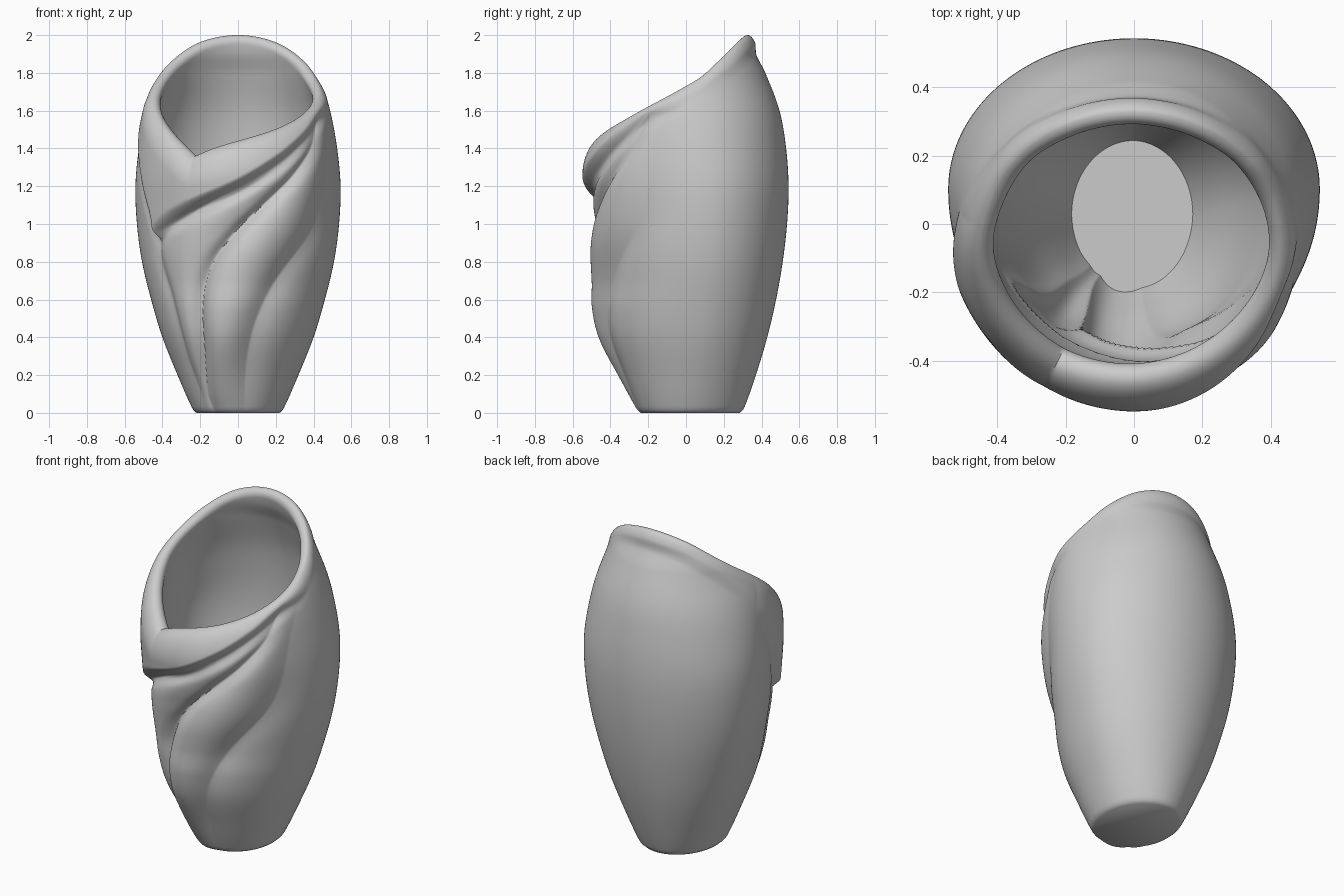
import bpy, bmesh
from math import sin, cos, pi, sqrt, exp, radians, degrees

if "Cube" in bpy.data.objects:
    bpy.data.objects.remove(bpy.data.objects["Cube"])


def curve(points):
    """Smooth interpolation through (position, value) points, clamped at both ends."""
    n = len(points)
    px = [p[0] for p in points]
    py = [p[1] for p in points]

    def slope(i):
        a, b = max(i - 1, 0), min(i + 1, n - 1)
        return (py[b] - py[a]) / (px[b] - px[a])
    m = [slope(i) for i in range(n)]

    def f(x):
        x = min(max(x, px[0]), px[-1])
        i = 0
        while i < n - 2 and x > px[i + 1]:
            i += 1
        h = px[i + 1] - px[i]
        t = (x - px[i]) / h
        return ((2*t**3 - 3*t**2 + 1) * py[i] + (t**3 - 2*t**2 + t) * h * m[i]
                + (3*t**2 - 2*t**3) * py[i + 1] + (t**3 - t**2) * h * m[i + 1])
    return f


# Body profiles by height: half width, back depth, front depth, and y of the widest line
side_r = curve([(0, .22), (.02, .24), (.2, .32), (.4, .40), (.6, .46), (.8, .508), (1, .535),
                (1.2, .543), (1.4, .525), (1.6, .488), (1.8, .43), (2, .40)])
back_r = curve([(0, .285), (.02, .305), (.2, .37), (.4, .43), (.6, .477), (.8, .512), (1, .535),
                (1.2, .543), (1.4, .53), (1.6, .495), (1.8, .42), (1.9, .37), (2, .345)])
front_r = curve([(0, .235), (.02, .255), (.2, .335), (.4, .415), (.55, .44), (.7, .435),
                 (.9, .447), (1.1, .463), (1.25, .48), (1.4, .475), (1.6, .45), (2, .36)])
mid_y = curve([(0, .02), (.3, .055), (.8, .095), (1.2, .10), (1.5, .05), (1.7, 0), (2, 0)])

# Rim height and collar lower edge by angle (90 = back), each with a sharp V at its ends
NOTCH, TIP = -116, -142
rim_z = curve([(-116, 1.36), (-105, 1.40), (-90, 1.44), (-70, 1.49), (-50, 1.55), (-30, 1.62),
               (-5, 1.71), (10, 1.77), (30, 1.865), (60, 1.965), (90, 2.0), (120, 1.965),
               (150, 1.86), (170, 1.77), (180, 1.72), (200, 1.62), (220, 1.51), (235, 1.42),
               (244, 1.36)])
collar_z = curve([(-142, .92), (-124, 1.03), (-90, 1.18), (-68, 1.31), (-48, 1.44), (-30, 1.55),
                  (0, 1.65), (30, 1.77), (60, 1.87), (90, 1.9), (120, 1.86), (150, 1.73),
                  (180, 1.50), (200, 1.26), (218, .92)])

# Drapery creases on the front: x by height
crease_left = curve([(0, -.18), (.1, -.2), (.3, -.27), (.6, -.35), (.93, -.42), (1.03, -.3),
                     (1.2, 0), (1.32, .2), (1.45, .35), (1.58, .43)])
crease_mid = curve([(0, -.12), (.1, -.16), (.3, -.18), (.6, -.19), (.8, -.13), (.97, .0),
                    (1.12, .16), (1.25, .29), (1.4, .39), (1.58, .44)])
crease_right = curve([(0, .03), (.3, .05), (.5, .10), (.7, .20), (.95, .38), (1.1, .44),
                      (1.25, .465), (1.58, .48)])


def wrap(deg, start):
    return start + (deg - start) % 360


def smooth(t):
    t = min(max(t, 0), 1)
    return t * t * (3 - 2 * t)


def fold(x, lo, hi, height, peak):
    """Rounded ridge between two creases, lower where they run together."""
    w = hi - lo
    if w <= .005 or not lo < x < hi:
        return 0
    h = height * (1 - exp(-.4 * w / height))
    return h * max(0, sin(pi * ((x - lo) / w) ** peak))


def folds(th, x, z):
    """Offset of the drapery ridges and creases on the front."""
    front = max(0, -sin(th))
    l, m, r = crease_left(z), crease_mid(z), crease_right(z)
    out = fold(x, l, m, .038, 1.0) + fold(x, m, r, .075, .8)
    out -= .02 * exp(-((x - m) / .04) ** 2) + .01 * exp(-((x - l) / .025) ** 2)
    out -= .01 * exp(-((x - r) / .08) ** 2)
    return out * smooth(.3 + z / .6) * smooth(front * 2) * (1 - .6 * smooth((z - .8) / .7))


def collar_height(th):
    return .013 * (1 - .8 * max(0, cos(th))) + .055 * max(0, -sin(th))


def relief(th, x, z):
    """Outward offset from the rolled collar above and the folds below its edge."""
    deg = wrap(degrees(th), TIP)
    front = max(0, -sin(th))
    g = collar_z(deg)
    k = (collar_z(deg + 2) - collar_z(deg - 2)) / radians(4) / .5
    d = (z - g) / sqrt(1 + k * k)
    s = smooth((d + .015) / .075)
    out = collar_height(th) * s
    if front > 0:
        out += folds(th, x, z) * (1 - s) - .014 * front * exp(-((d + .02) / .025) ** 2)
    return out


def wall_point(th, z, inner):
    front = max(0, -sin(th))
    thick = .03 + .06 * front
    reach = .05 if inner else .06 + .13 * front
    dz = rim_z(wrap(degrees(th), NOTCH)) - z
    q = 1 - min(max(dz, 0) / reach, 1)
    roll = 1 - sqrt(max(0, 1 - q * q))
    c = mid_y(z)
    x = side_r(z) * cos(th)
    y = c + (back_r(z) - c if sin(th) > 0 else front_r(z) + c) * sin(th)
    if inner:
        off = collar_height(th) - thick - .045 * (1 - roll) - .015 * smooth(dz / .5)
        off += .7 * folds(th, x, z) * smooth((dz - .1) / .4)
    else:
        off = relief(th, x, z) * (1 - smooth(roll)) + collar_height(th) * smooth(roll)
        off -= thick * roll
    return (x + off * cos(th), y + off * sin(th), z)


# Vase: outer wall, rolled rim, inner wall and floors
COLS, OUTER, INNER, FLOOR = 360, 190, 80, .06
bm = bmesh.new()
rings = []
for wall, rows in ((0, OUTER), (1, INNER)):
    for j in range(wall, rows + 1):
        u = j / rows
        ring = []
        for i in range(COLS):
            th = radians(NOTCH) + 2 * pi * i / COLS
            top = rim_z(wrap(degrees(th) + 1e-6, NOTCH))
            if wall:
                z = top - (top - FLOOR) * u ** 1.7
            else:
                z = top * (1 - (1 - u) ** 1.5)
            ring.append(bm.verts.new(wall_point(th, z, wall)))
        rings.append(ring)
for a, b in zip(rings, rings[1:]):
    for i in range(COLS):
        k = (i + 1) % COLS
        bm.faces.new((a[i], a[k], b[k], b[i]))
bm.faces.new(rings[0][::-1])
bm.faces.new(rings[-1])
bmesh.ops.recalc_face_normals(bm, faces=bm.faces)

mesh = bpy.data.meshes.new("draped_vase")
bm.to_mesh(mesh)
bm.free()
vase = bpy.data.objects.new("draped_vase", mesh)
bpy.context.collection.objects.link(vase)
bpy.context.view_layer.objects.active = vase
vase.select_set(True)
bpy.ops.object.shade_smooth_by_angle(angle=radians(50))
